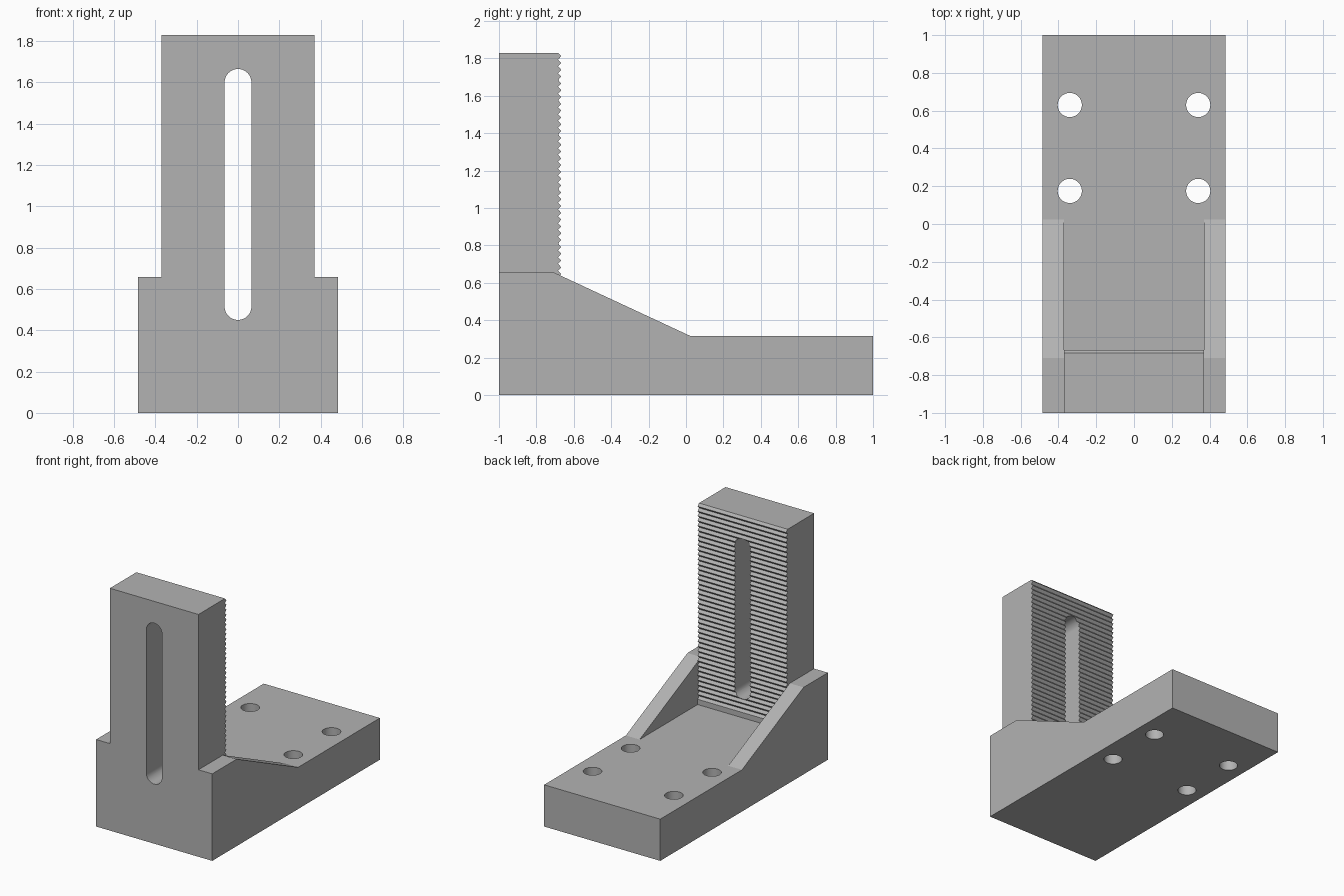
import bpy, bmesh, math
from mathutils import Vector

default = bpy.data.objects.get("Cube")
if default:
    bpy.data.objects.remove(default, do_unlink=True)

GREY = (0.45, 0.45, 0.45, 1)
mat = bpy.data.materials.new("plain grey")
mat.use_nodes = True
mat.diffuse_color = GREY
mat.node_tree.nodes["Principled BSDF"].inputs["Base Color"].default_value = GREY

HALF_WIDTH, WALL_HALF = 0.485, 0.37
FLOOR, SHOULDER, TOP = 0.315, 0.657, 1.83
TIP, VALLEY = -0.667, -0.684


def prism(name, profile, axis, start, end):
    """Extrude a closed 2D profile along the given axis (0, 1 or 2)."""
    def place(p, d):
        co = list(p)
        co.insert(axis, d)
        return Vector(co)
    bm = bmesh.new()
    face = bm.faces.new([bm.verts.new(place(p, start)) for p in profile])
    out = bmesh.ops.extrude_face_region(bm, geom=[face])
    moved = [g for g in out["geom"] if isinstance(g, bmesh.types.BMVert)]
    bmesh.ops.translate(bm, verts=moved, vec=place((0, 0), end - start))
    bmesh.ops.recalc_face_normals(bm, faces=bm.faces)
    mesh = bpy.data.meshes.new(name)
    bm.to_mesh(mesh)
    bm.free()
    mesh.materials.append(mat)
    obj = bpy.data.objects.new(name, mesh)
    bpy.context.collection.objects.link(obj)
    return obj


def arc(cx, cy, r, a0, a1, n):
    return [(cx + r * math.cos(a0 + (a1 - a0) * i / n),
             cy + r * math.sin(a0 + (a1 - a0) * i / n)) for i in range(n + 1)]


def activate(obj):
    bpy.ops.object.select_all(action='DESELECT')
    obj.select_set(True)
    bpy.context.view_layer.objects.active = obj


def cut(obj, cutter):
    cutter.hide_render = True
    mod = obj.modifiers.new("cut", 'BOOLEAN')
    mod.operation = 'DIFFERENCE'
    mod.solver = 'EXACT'
    mod.object = cutter
    activate(obj)
    bpy.ops.object.modifier_apply(modifier=mod.name)
    bpy.data.objects.remove(cutter, do_unlink=True)


def smooth(obj):
    activate(obj)
    bpy.ops.object.shade_smooth_by_angle(angle=math.radians(30))


# Base plate with four through holes
base = prism("base_plate", [(-HALF_WIDTH, -1), (HALF_WIDTH, -1), (HALF_WIDTH, 1), (-HALF_WIDTH, 1)],
             2, 0, FLOOR)
for x in (-0.34, 0.34):
    for y in (0.175, 0.63):
        circle = arc(x, y, 0.064, 0, math.tau, 48)[:-1]
        cut(base, prism("hole_cutter", circle, 2, -0.1, 0.5))
smooth(base)

# Upright wall with a plain lip below a serrated back face
lip, teeth = 0.355, 41
pitch = (TOP - lip) / (teeth - 0.5)
profile = [(-1, FLOOR), (TIP, FLOOR), (TIP, lip)]
for i in range(teeth):
    profile.append((VALLEY, lip + pitch * (i + 0.5)))
    if i < teeth - 1:
        profile.append((TIP, lip + pitch * (i + 1)))
profile.append((-1, TOP))
wall = prism("serrated_wall", profile, 0, -WALL_HALF, WALL_HALF)

# Long rounded slot through the wall
r = 0.065
slot = arc(0, 1.665 - r, r, 0, math.pi, 24) + arc(0, 0.45 + r, r, math.pi, math.tau, 24)
cut(wall, prism("slot_cutter", slot, 1, -1.2, -0.5))
smooth(wall)

# Sloping side gussets
gusset = [(-1, FLOOR), (0.025, FLOOR), (-0.71, SHOULDER), (-1, SHOULDER)]
for side, sign in (("left", 1), ("right", -1)):
    prism(side + "_gusset", gusset, 0, sign * WALL_HALF, sign * HALF_WIDTH)
